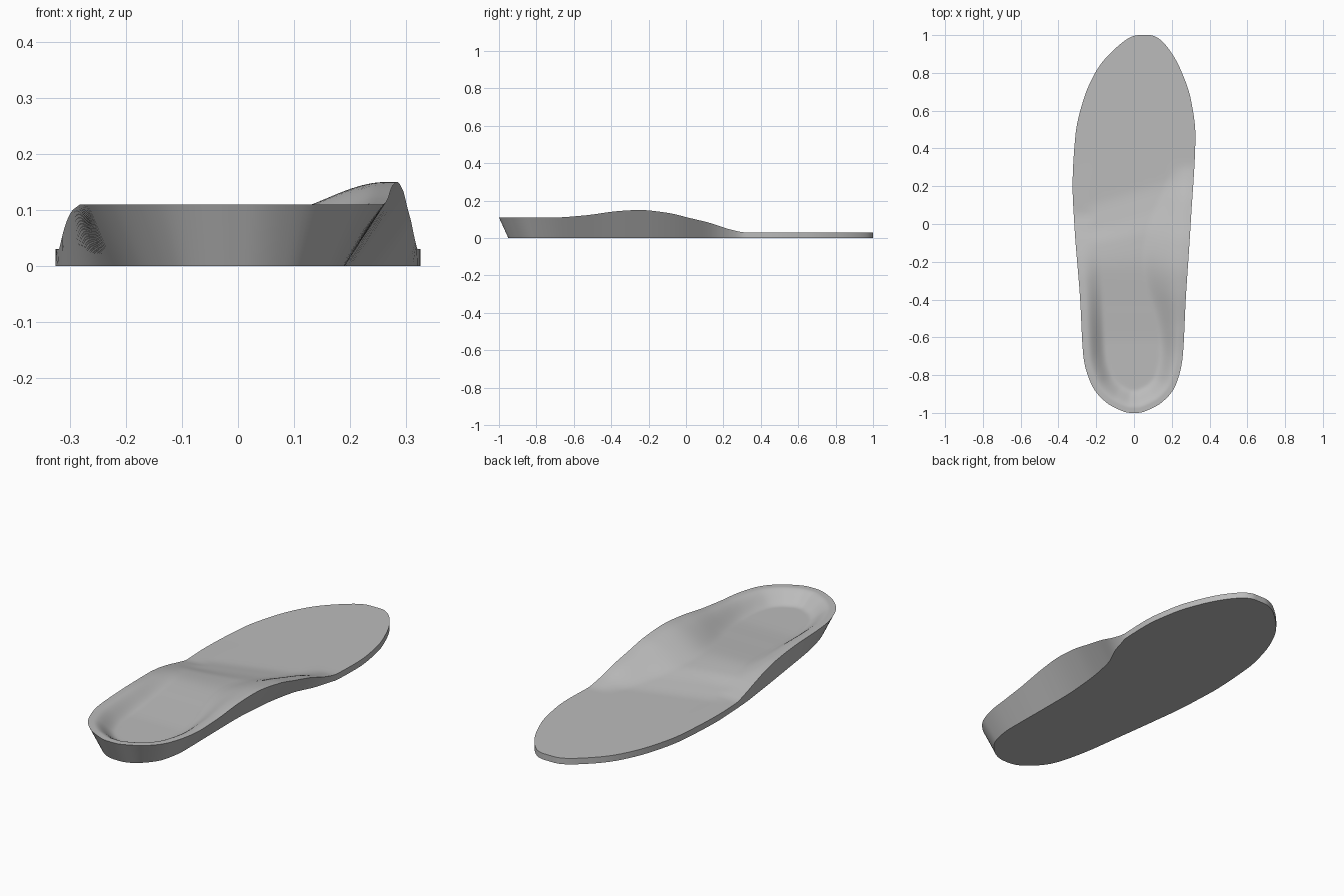
import bpy, bmesh, math
from mathutils import Vector
from mathutils.kdtree import KDTree

cube = bpy.data.objects.get("Cube")
if cube:
    bpy.data.objects.remove(cube)

STATIONS, ACROSS = 140, 56

# Outline and rim guides, each a short list of (y, value)
TOP_LEFT = [(-1, -.015), (-.98, -.085), (-.95, -.14), (-.85, -.225), (-.7, -.268), (-.4, -.285),
            (0, -.316), (.2, -.325), (.47, -.31), (.65, -.27), (.81, -.2), (.95, -.075), (1, .03)]
TOP_RIGHT = [(-1, .015), (-.98, .085), (-.95, .14), (-.85, .222), (-.7, .258), (-.4, .274),
             (0, .3), (.47, .325), (.65, .303), (.81, .25), (.95, .165), (1, .08)]
SOLE_LEFT = [(-1, -.012), (-.95, -.11), (-.85, -.18), (-.7, -.22), (-.4, -.265), (-.2, -.292), (0, -.315), (.2, -.325)]
SOLE_RIGHT = [(-1, .012), (-.95, .11), (-.85, .17), (-.7, .19), (-.3, .187), (-.1, .2), (.09, .235), (.2, .285), (.3, .315)]
RIM_LEFT = [(-1, .11), (-.5, .11), (-.3, .102), (-.2, .09), (-.1, .068), (0, .042), (.06, .03), (1, .03)]
RIM_RIGHT = [(-1, .11), (-.7, .11), (-.55, .12), (-.35, .145), (-.25, .15), (-.1, .135),
             (.02, .107), (.13, .08), (.24, .045), (.32, .03), (1, .03)]
FLOOR = [(-1, .055), (-.65, .055), (-.45, .066), (-.2, .08), (0, .07), (.15, .045), (.28, .03), (1, .03)]


def angle(y):
    return math.acos(max(-1, min(1, -y)))


def guide(table, y):
    """Smooth monotone interpolation, spaced by angle so the ends round off."""
    a = angle(y)
    pts = [(angle(p), v) for p, v in table]
    if a >= pts[-1][0]:
        return pts[-1][1]
    slope = [(q[1] - p[1]) / (q[0] - p[0]) for p, q in zip(pts, pts[1:])]

    def tangent(i):
        if i == 0 or i == len(slope):
            return slope[min(i, len(slope) - 1)]
        m, n = slope[i - 1], slope[i]
        return 2 * m * n / (m + n) if m * n > 0 else 0

    i = max(k for k in range(len(slope)) if pts[k][0] <= a)
    h = pts[i + 1][0] - pts[i][0]
    t = (a - pts[i][0]) / h
    s = t * t * (3 - 2 * t)
    return (pts[i][1] * (1 - s) + pts[i + 1][1] * s
            + h * t * (1 - t) * (tangent(i) * (1 - t) - tangent(i + 1) * t))


def smooth(t):
    t = max(0, min(1, t))
    return t * t * (3 - 2 * t)


# Rows of points across the upper face
ys = [-math.cos(math.pi * i / STATIONS) for i in range(STATIONS + 1)]
rows = []
for y in ys:
    l, r = guide(TOP_LEFT, y), guide(TOP_RIGHT, y)
    rows.append([Vector((l + (r - l) * j / ACROSS, y, 0)) for j in range(ACROSS + 1)])
border = rows[0] + rows[-1] + [row[k] for row in rows for k in (0, -1)]
tree = KDTree(len(border))
for i, p in enumerate(border):
    tree.insert(p, i)
tree.balance()

# Heights: flat rim, cupped heel, long arch slope on the inner side
bm = bmesh.new()
top = []
for row in rows:
    line = []
    for j, p in enumerate(row):
        t = j / ACROSS
        edge = guide(RIM_LEFT, p.y) * (1 - smooth(t)) + guide(RIM_RIGHT, p.y) * smooth(t)
        shift = .3 * (.3 - p.x) * smooth((p.y + .3) / .3) * (1 - smooth((p.y - .3) / .3))
        floor = min(edge, guide(FLOOR, min(1, p.y + shift)))
        arch = math.exp(-((p.y + .15) / .28) ** 2) * smooth(t * 2 - .5)
        d = tree.find(p)[2]
        z = floor + (edge - floor) * (1 - smooth((d - .025) / (.1 + .17 * arch)))
        line.append(bm.verts.new((p.x, p.y, z)))
    top.append(line)
for a, b in zip(top, top[1:]):
    for j in range(ACROSS):
        bm.faces.new((a[j], a[j + 1], b[j + 1], b[j]))

# Flat sole, drawn in under the heel and arch
sole = []
for y in ys:
    by = y if y > -.6 else -.6 + (y + .6) * .875
    l = guide(SOLE_LEFT, y) if y < .2 else guide(TOP_LEFT, y)
    r = guide(SOLE_RIGHT, y) if y < .3 else guide(TOP_RIGHT, y)
    sole.append([bm.verts.new((l, by, 0)), bm.verts.new((r, by, 0))])
for a, b in zip(sole, sole[1:]):
    bm.faces.new((a[0], b[0], b[1], a[1]))

# Side walls and the two end walls
for i in range(STATIONS):
    for k in (0, -1):
        bm.faces.new((top[i][k], top[i + 1][k], sole[i + 1][k], sole[i][k]))
for k in (0, -1):
    bm.faces.new(top[k] + sole[k][::-1])
bmesh.ops.recalc_face_normals(bm, faces=bm.faces)

mesh = bpy.data.meshes.new("insole")
bm.to_mesh(mesh)
bm.free()
insole = bpy.data.objects.new("insole", mesh)
bpy.context.collection.objects.link(insole)

# Plain grey foam
grey = bpy.data.materials.new("grey_foam")
grey.use_nodes = True
colour = (.5, .5, .5, 1)
grey.diffuse_color = colour
grey.node_tree.nodes["Principled BSDF"].inputs["Base Color"].default_value = colour
mesh.materials.append(grey)

bpy.context.view_layer.objects.active = insole
insole.select_set(True)
bpy.ops.object.shade_smooth_by_angle(angle=math.radians(35))
